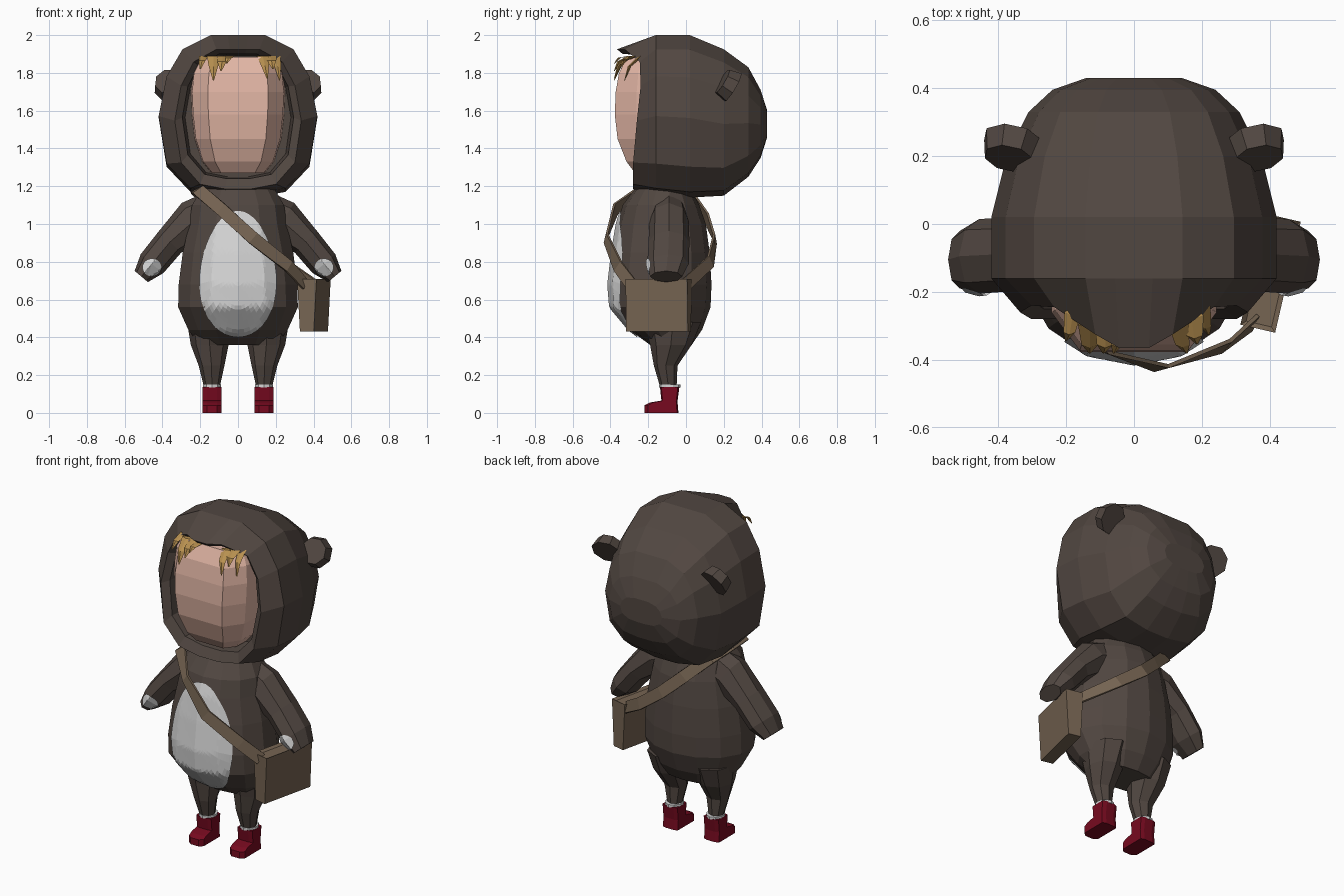
import bpy, bmesh, math
from mathutils import Vector, Matrix
from mathutils.bvhtree import BVHTree

if "Cube" in bpy.data.objects:
    bpy.data.objects.remove(bpy.data.objects["Cube"])


def material(name, rgb):
    m = bpy.data.materials.new(name)
    m.diffuse_color = (*rgb, 1)
    m.use_nodes = True
    m.node_tree.nodes["Principled BSDF"].inputs["Base Color"].default_value = m.diffuse_color
    return m


FUR = material("brown fur", (0.083, 0.063, 0.053))
WHITE = material("pale grey", (0.68, 0.68, 0.68))
SKIN = material("skin", (0.75, 0.46, 0.37))
HAIR = material("golden hair", (0.48, 0.28, 0.08))
RED = material("dark red", (0.185, 0.003, 0.014))
BAG = material("bag leather", (0.18, 0.128, 0.085))


def finish(name, bm, mat, recalc=True):
    if recalc:
        bmesh.ops.recalc_face_normals(bm, faces=bm.faces)
    me = bpy.data.meshes.new(name)
    bm.to_mesh(me)
    bm.free()
    me.materials.append(mat)
    ob = bpy.data.objects.new(name, me)
    bpy.context.collection.objects.link(ob)
    return ob


def loft(name, rings, mat):
    """Skin a list of point rings and cap both ends."""
    bm = bmesh.new()
    vs = [[bm.verts.new(p) for p in r] for r in rings]
    n = len(vs[0])
    for a, b in zip(vs, vs[1:]):
        for i in range(n):
            j = (i + 1) % n
            bm.faces.new((a[i], a[j], b[j], b[i]))
    bm.faces.new(vs[0])
    bm.faces.new(vs[-1])
    return finish(name, bm, mat)


def oval(cx, z, hw, y0, y1, n=12):
    """Horizontal oval ring between y0 and y1."""
    return [(cx + hw * math.sin(math.tau * i / n),
             (y0 + y1) / 2 - (y1 - y0) / 2 * math.cos(math.tau * i / n), z) for i in range(n)]


def patch(name, target, cx, cz, rx, rz, egg=0.0):
    """Thin egg-shaped plate projected on the front of the target."""
    tree = BVHTree.FromPolygons([v.co for v in target.data.vertices],
                                [p.vertices for p in target.data.polygons])
    bm = bmesh.new()

    def hit(r, t):
        x = cx + rx * r * math.cos(t) * (1 - egg * r * math.sin(t))
        z = cz + rz * r * math.sin(t)
        p, nrm = tree.ray_cast(Vector((x, -2, z)), Vector((0, 1, 0)))[:2]
        if p is None:
            return bm.verts.new((x, -0.1, z))
        return bm.verts.new(p - Vector((0, 0.007 / max(abs(nrm.y), 0.45), 0)))
    n, k = 40, 16
    centre = hit(0, 0)
    rows = [[hit(j / k, math.tau * i / n) for i in range(n)] for j in range(1, k + 1)]
    for i in range(n):
        j = (i + 1) % n
        bm.faces.new((centre, rows[0][i], rows[0][j]))
        for a, b in zip(rows, rows[1:]):
            bm.faces.new((a[i], b[i], b[j], a[j]))
    return finish(name, bm, WHITE, False)


# Hood: one cross-section swept from inside the face opening to the back
half = [(0.13, 1), (0.34, 1), (0.70, 0.82), (0.90, 0.48), (1, -0.02), (0.90, -0.62), (0.60, -0.93), (0.2, -1)]
section = half + [(-x, z) for x, z in reversed(half)]
lip = [-0.095, -0.055, 0.025, 0.03, 0.01, -0.01, -0.01, -0.01]    # forward peak, tilted rim


def hood_ring(y, hw, z0, z1, peak=0.0):
    ring = []
    for i, (u, w) in enumerate(section):
        k = min(i, len(section) - 1 - i)
        ring.append((u * hw, y + peak * lip[k], (z0 + z1) / 2 + w * (z1 - z0) / 2))
    return ring


loft("hood", [
    hood_ring(-0.12, 0.28, 1.25, 1.89),
    hood_ring(-0.24, 0.295, 1.24, 1.9, 1),
    hood_ring(-0.27, 0.335, 1.185, 1.925, 1),
    hood_ring(-0.16, 0.42, 1.16, 2.0),
    hood_ring(0.02, 0.42, 1.14, 2.0),
    hood_ring(0.20, 0.375, 1.15, 1.925),
    hood_ring(0.33, 0.31, 1.25, 1.83),
    hood_ring(0.395, 0.24, 1.35, 1.71),
    hood_ring(0.43, 0.14, 1.46, 1.6)], FUR)

# Face inside the hood, with a flat front panel
face_section = [(0.64, -1), (0.97, -0.5), (1, 0.3), (-1, 0.3), (-0.97, -0.5), (-0.64, -1)]
loft("face", [[(u * hw, -0.15 + v * d, z) for u, v in face_section] for z, hw, d in (
    (1.27, 0.14, 0.12), (1.33, 0.19, 0.165), (1.45, 0.23, 0.212), (1.58, 0.245, 0.227),
    (1.70, 0.25, 0.222), (1.80, 0.24, 0.205), (1.885, 0.195, 0.16))], SKIN)

# Fringe strands
for x, w, tx, tz in ((-0.13, 0.035, -0.13, 1.76), (-0.08, 0.035, -0.09, 1.81), (-0.04, 0.025, -0.06, 1.85),
                     (0.13, 0.03, 0.155, 1.77), (0.17, 0.035, 0.185, 1.82),
                     (0.20, 0.025, 0.22, 1.76), (-0.18, 0.025, -0.2, 1.82)):
    back = max(0, abs(x) - 0.14) * 0.9
    mid = (1.89 + tz) / 2
    rows = [(x, -0.295 + back, 1.89, w), ((x + tx) / 2, -0.355 + back, mid + 0.01, w * 0.7),
            (tx, -0.38 + back, tz, 0.003)]
    loft("hair_strand", [[(cx - r, y, z), (cx, y - r * 0.4, z), (cx + r, y, z), (cx, y + r * 0.6, z)]
                         for cx, y, z, r in rows], HAIR)

# Body
body = loft("body", [oval(0, z, hw, y0, y1, 14) for z, hw, y0, y1 in (
    (0.36, 0.21, -0.19, 0.03), (0.44, 0.27, -0.30, 0.085), (0.56, 0.325, -0.40, 0.13),
    (0.68, 0.322, -0.41, 0.135), (0.85, 0.30, -0.39, 0.125), (1.0, 0.265, -0.365, 0.105),
    (1.10, 0.25, -0.335, 0.07), (1.20, 0.19, -0.26, 0.02))], FUR)
patch("belly_patch", body, 0, 0.735, 0.203, 0.335, 0.13)

for s in (1, -1):
    # Ear: tilted faceted disc
    bm = bmesh.new()
    bmesh.ops.create_cone(bm, cap_ends=True, segments=8, radius1=0.09, radius2=0.075, depth=0.065,
                          matrix=Matrix.Translation((s * 0.362, 0.22, 1.74))
                          @ Matrix.Rotation(s * math.radians(12), 4, 'Z')
                          @ Matrix.Rotation(math.radians(60), 4, 'X')
                          @ Matrix.Rotation(math.pi / 8, 4, 'Z'))
    finish("ear", bm, FUR)

    # Arm: tube hanging outwards, with a pale palm
    path = [(0.12, -0.09, 1.06, 0.12, 0.09), (0.235, -0.09, 1.015, 0.115, 0.105),
            (0.36, -0.09, 0.905, 0.082, 0.108), (0.455, -0.095, 0.79, 0.078, 0.11),
            (0.512, -0.105, 0.722, 0.046, 0.085)]
    rings = []
    for i, (x, y, z, a, b) in enumerate(path):
        p, q = path[max(i - 1, 0)], path[min(i + 1, len(path) - 1)]
        d = Vector((q[0] - p[0], 0, q[2] - p[2])).normalized()
        rings.append([(s * (x - d.z * a * math.cos(t)), y + b * math.sin(t), z + d.x * a * math.cos(t))
                      for t in [math.tau * k / 8 for k in range(8)]])
    arm = loft("arm", rings, FUR)
    patch("palm", arm, s * 0.456, 0.77, 0.05, 0.047)

    # Leg
    loft("leg", [oval(s * cx, z, hw, y0, y1, 8) for cx, z, hw, y0, y1 in (
        (0.138, 0.13, 0.04, -0.135, -0.05), (0.14, 0.25, 0.068, -0.17, -0.045),
        (0.15, 0.36, 0.10, -0.19, 0.03), (0.15, 0.48, 0.12, -0.22, 0.08))], FUR)

    # Boot: side profile with narrower outer slices, and a pale cuff
    prof = [(-0.22, 0.0), (-0.22, 0.04), (-0.19, 0.055), (-0.13, 0.065), (-0.138, 0.138),
            (-0.035, 0.138), (-0.045, 0.06), (-0.04, 0.0)]
    slices = [(0.088, 0.85), (0.11, 1), (0.163, 1), (0.187, 0.85)]
    loft("boot", [[(s * x, -0.09 + (y + 0.09) * k, z) for y, z in prof] for x, k in slices], RED)
    loft("boot_cuff", [oval(s * 0.1375, z, 0.051, -0.144, -0.03, 10) for z in (0.134, 0.15)], WHITE)

# Satchel: turned box tapering downwards, with a recessed lid
bm = bmesh.new()
bmesh.ops.create_cube(bm, size=1)
for v in bm.verts:
    low = v.co.z < 0
    v.co = Vector((v.co.x * (0.075 if low else 0.105), v.co.y * 0.335, v.co.z * 0.28))
bm.normal_update()
top = max(bm.faces, key=lambda f: f.normal.z)
bmesh.ops.inset_region(bm, faces=[top], thickness=0.02, depth=-0.012)
bm.transform(Matrix.Translation((0.402, -0.145, 0.57)) @ Matrix.Rotation(math.radians(-13), 4, 'Z'))
finish("satchel", bm, BAG)

# Strap: ribbon from the satchel over the shoulder and back
pts = [Vector(p) for p in (
    (0.355, -0.29, 0.68), (0.27, -0.36, 0.775), (0.08, -0.424, 0.925), (-0.09, -0.372, 1.08),
    (-0.21, -0.25, 1.18), (-0.22, -0.10, 1.18), (-0.19, 0.04, 1.15), (-0.06, 0.11, 1.03),
    (0.06, 0.153, 0.92), (0.22, 0.13, 0.80), (0.40, 0.0, 0.68))]
rings = []
for i, p in enumerate(pts):
    t = (pts[min(i + 1, len(pts) - 1)] - pts[max(i - 1, 0)]).normalized()
    out = p - Vector((0, -0.13, 0.85 if p.z > 1.12 else p.z))
    out = (out - t * out.dot(t)).normalized()
    w = t.cross(out) * 0.034
    o = out * 0.006
    rings.append([p + w + o, p - w + o, p - w - o, p + w - o])
loft("strap", rings, BAG)
